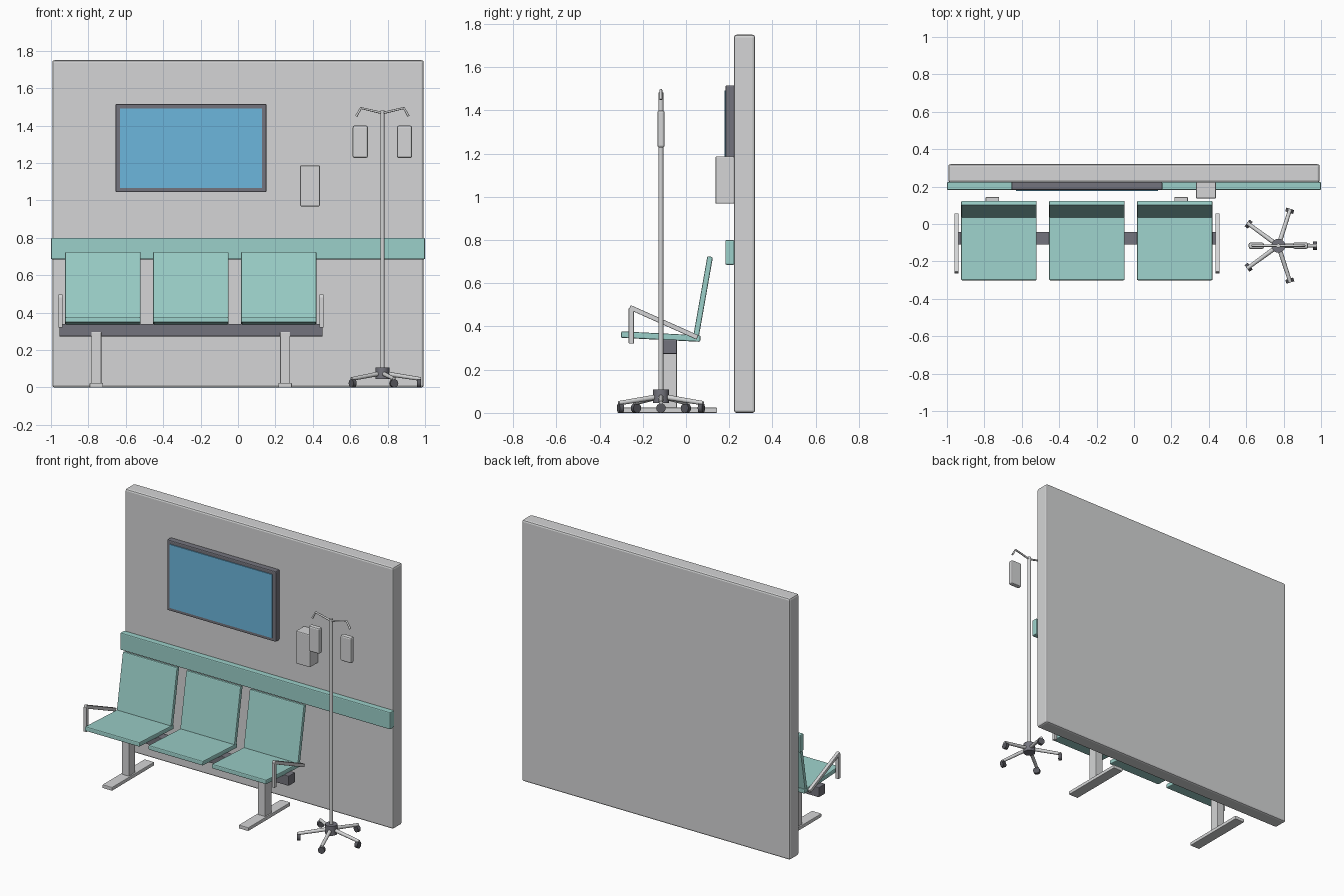
import bpy, math
from mathutils import Vector

if "Cube" in bpy.data.objects:
    bpy.data.objects.remove(bpy.data.objects["Cube"])


def mat(name, rgb):
    m = bpy.data.materials.new(name)
    m.diffuse_color = (*rgb, 1)
    m.use_nodes = True
    m.node_tree.nodes["Principled BSDF"].inputs["Base Color"].default_value = m.diffuse_color
    return m


GREY = mat("pale grey", (0.66, 0.665, 0.67))
TEAL = mat("soft teal", (0.33, 0.63, 0.585))
DARK = mat("dark grey", (0.175, 0.175, 0.205))
BLUE = mat("screen blue", (0.15, 0.47, 0.72))
RUBBER = mat("charcoal", (0.10, 0.10, 0.115))


def finish(ob, name, m):
    ob.name = name
    ob.data.materials.append(m)
    return ob


def box(name, x, y, z, m, bevel=0.004, tilt=0):
    """Bevelled box from (min, max) ranges, tilted about its own x axis."""
    c = [(a + b) / 2 for a, b in (x, y, z)]
    bpy.ops.mesh.primitive_cube_add(size=1, location=c, rotation=(tilt, 0, 0))
    ob = bpy.context.object
    ob.scale = [b - a for a, b in (x, y, z)]
    bpy.ops.object.transform_apply(location=False, rotation=False, scale=True)
    if bevel:
        mod = ob.modifiers.new("bevel", 'BEVEL')
        mod.width, mod.segments = bevel, 2
    return finish(ob, name, m)


def rod(name, a, b, r, m, sides=16, r2=None):
    """Round bar from a to b."""
    a, b = Vector(a), Vector(b)
    d = b - a
    bpy.ops.mesh.primitive_cone_add(vertices=sides, radius1=r, radius2=r if r2 is None else r2,
                                    depth=d.length, location=(a + b) / 2)
    ob = bpy.context.object
    ob.rotation_euler = d.to_track_quat('Z', 'Y').to_euler()
    bpy.ops.object.shade_smooth_by_angle(angle=math.radians(40))
    return finish(ob, name, m)


def tube(name, pts, r, m):
    """Bent tube along a polyline."""
    cu = bpy.data.curves.new(name, 'CURVE')
    cu.dimensions = '3D'
    cu.bevel_depth, cu.bevel_resolution, cu.use_fill_caps = r, 2, True
    sp = cu.splines.new('POLY')
    sp.points.add(len(pts) - 1)
    for p, co in zip(sp.points, pts):
        p.co = (*co, 1)
    ob = bpy.data.objects.new(name, cu)
    bpy.context.collection.objects.link(ob)
    return finish(ob, name, m)


# Wall, bumper rail, wall screen and dispenser
box("wall", (-0.993, 0.993), (0.222, 0.32), (0, 1.75), GREY, 0.012)
box("bumper_rail", (-1, 1), (0.182, 0.224), (0.685, 0.80), TEAL, 0.006)
box("screen_frame", (-0.655, 0.152), (0.183, 0.224), (1.044, 1.516), DARK, 0.006)
box("screen_panel", (-0.63, 0.128), (0.177, 0.185), (1.067, 1.492), BLUE, 0)
box("dispenser", (0.332, 0.438), (0.136, 0.224), (0.968, 1.187), GREY, 0.006)

# Three seats on a shared beam
for cx in (-0.722, -0.252, 0.218):
    xs = (cx - 0.202, cx + 0.202)
    box("seat_pan", xs, (-0.301, 0.067), (0.338, 0.368), TEAL, 0.006, math.radians(-2.9))
    box("seat_back", xs, (0.066, 0.092), (0.35, 0.726), TEAL, 0.006, math.radians(-10))
box("beam", (-0.955, 0.453), (-0.11, -0.042), (0.273, 0.34), DARK)

# Beam legs with floor feet
for cx in (-0.757, 0.252):
    box("leg", (cx - 0.027, cx + 0.027), (-0.112, -0.042), (0.015, 0.297), GREY)
    box("foot", (cx - 0.036, cx + 0.036), (-0.302, 0.144), (0, 0.024), GREY)

# Arm rests: short post and sloping bar
for cx in (-0.949, 0.446):
    box("arm_post", (cx - 0.011, cx + 0.011), (-0.265, -0.241), (0.32, 0.485), GREY, 0.003)
    box("arm_bar", (cx - 0.011, cx + 0.011), (-0.275, 0.068), (0.408, 0.43), GREY, 0.003,
        math.radians(-24))

# Drip stand: pole, hub and five castor legs
X, Y = 0.772, -0.116
rod("stand_pole", (X, Y, 0.06), (X, Y, 1.482), 0.011, GREY)
rod("stand_hub", (X, Y, 0.045), (X, Y, 0.108), 0.037, DARK, 20)
for i in range(5):
    a = math.radians(72 * i)
    u = Vector((math.cos(a), math.sin(a), 0))
    c = Vector((X, Y, 0))
    up = Vector((0, 0, 1))
    rod("stand_leg", c + u * 0.025 + up * 0.073, c + u * 0.205 + up * 0.045, 0.012, GREY, 12, 0.010)
    rod("castor", c + u * 0.186 + up * 0.022, c + u * 0.207 + up * 0.022, 0.022, RUBBER, 16)

# Hooks and hanging bags, mirrored about the pole
for s in (-1, 1):
    tube("hook", [(X, Y, 1.467), (X + s * 0.115, Y, 1.494), (X + s * 0.14, Y, 1.45)], 0.0065, GREY)
    cx = X + s * 0.118
    box("drip_bag", (cx - 0.041, cx + 0.041), (Y - 0.017, Y + 0.017), (1.227, 1.40), GREY, 0.010)
